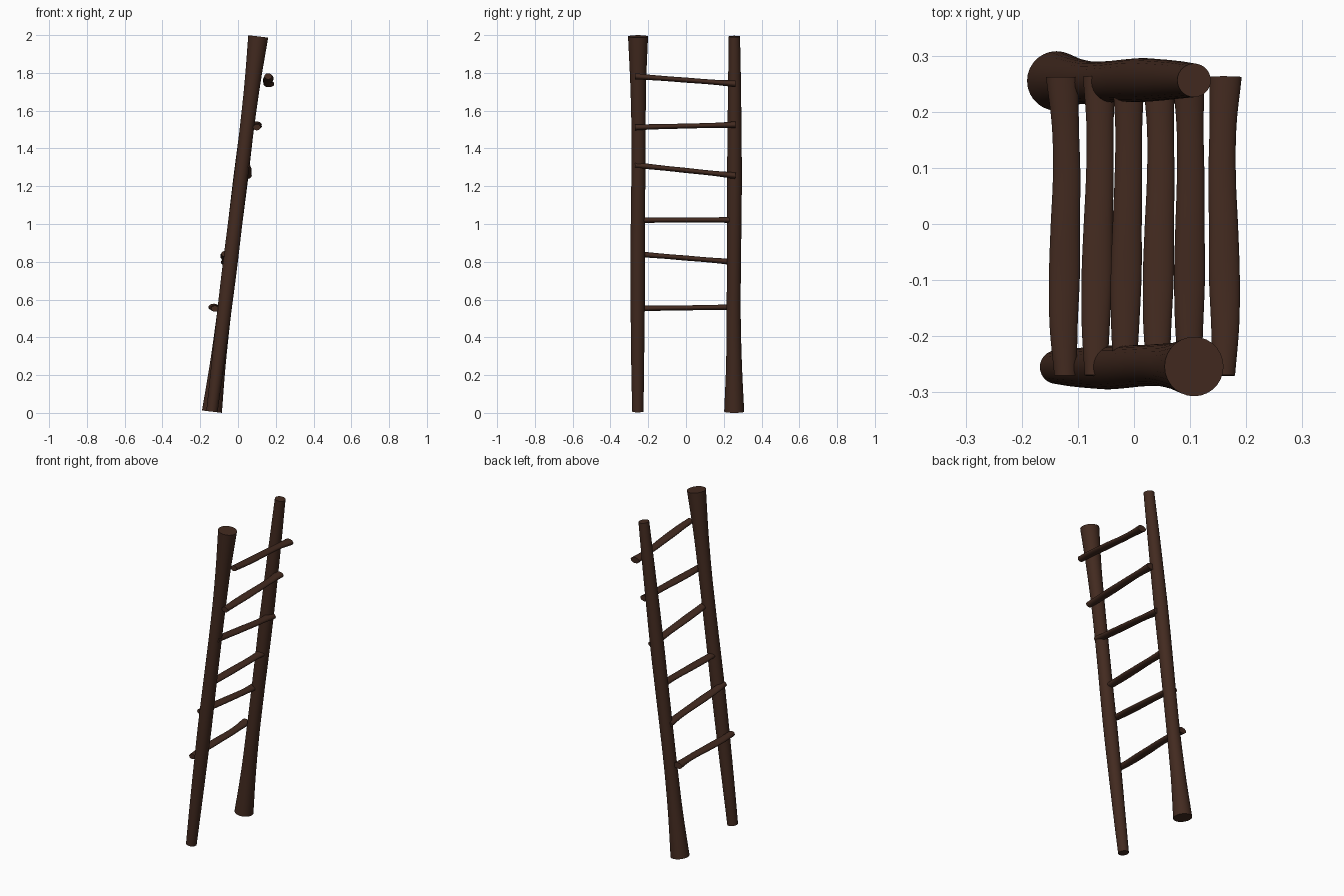
import bpy, bmesh, math
from mathutils import Vector

if "Cube" in bpy.data.objects:
    bpy.data.objects.remove(bpy.data.objects["Cube"])

wood = bpy.data.materials.new("dark_wood")
wood.diffuse_color = (0.055, 0.023, 0.014, 1)
wood.use_nodes = True
wood.node_tree.nodes["Principled BSDF"].inputs["Base Color"].default_value = wood.diffuse_color


def smooth_sample(values, t):
    """Catmull-Rom through evenly spaced values, t in 0..1."""
    n = len(values) - 1
    i = min(int(t * n), n - 1)
    u = t * n - i
    p1, p2 = values[i], values[i + 1]
    p0 = values[i - 1] if i > 0 else 2 * p1 - p2
    p3 = values[i + 2] if i + 2 <= n else 2 * p2 - p1
    return 0.5 * (2 * p1 + (p2 - p0) * u + (2 * p0 - 5 * p1 + 4 * p2 - p3) * u * u
                  + (3 * p1 - p0 - 3 * p2 + p3) * u ** 3)


def pole(name, start, end, wide, thick, bend=(0, 0), rings=24, sides=28):
    """Capped pole with an elliptical section varying along a slightly wavy axis."""
    start, end = Vector(start), Vector(end)
    axis = (end - start).normalized()
    side = Vector((1, 0, 0)) if abs(axis.y) > 0.5 else Vector((0, 1, 0))
    side = (side - axis * side.dot(axis)).normalized()
    up = axis.cross(side)
    bm = bmesh.new()
    loops = []
    for r in range(rings + 1):
        t = r / rings
        c = start.lerp(end, t) + side * smooth_sample(bend, t)
        a, b = smooth_sample(wide, t), smooth_sample(thick, t)
        loops.append([bm.verts.new(c + side * a * math.cos(k * math.tau / sides)
                                   + up * b * math.sin(k * math.tau / sides))
                      for k in range(sides)])
    for l0, l1 in zip(loops, loops[1:]):
        for k in range(sides):
            j = (k + 1) % sides
            bm.faces.new((l0[k], l0[j], l1[j], l1[k]))
    bm.faces.new(loops[0][::-1])
    bm.faces.new(loops[-1])
    bmesh.ops.recalc_face_normals(bm, faces=bm.faces)
    mesh = bpy.data.meshes.new(name)
    bm.to_mesh(mesh)
    bm.free()
    obj = bpy.data.objects.new(name, mesh)
    bpy.context.collection.objects.link(obj)
    mesh.materials.append(wood)
    bpy.ops.object.select_all(action='DESELECT')
    obj.select_set(True)
    bpy.context.view_layer.objects.active = obj
    bpy.ops.object.shade_smooth_by_angle(angle=math.radians(40))
    return obj


# Side rails: same log, one placed upside down
log = [0.053, 0.042, 0.0375, 0.037, 0.038, 0.039, 0.037, 0.034, 0.030]
sway = [0, -0.001, -0.003, -0.002, 0, 0.001, 0.001, 0.001, 0]
low, high = (-0.138, 0.0066), (0.107, 1.993)
pole("back_rail", (low[0], 0.255, low[1]), (high[0], 0.256, high[1]), log, log, sway, 40)
pole("front_rail", (high[0], -0.254, high[1]), (low[0], -0.255, low[1]), log, log,
     [-s for s in sway], 40)

# Rungs: front x, front z, back x, back z, side wobble
rungs = [
    (-0.122, 0.552, -0.128, 0.560, 0.006),
    (-0.068, 0.842, -0.062, 0.798, 0.003),
    (-0.016, 1.020, -0.010, 1.022, 0.002),
    (0.043, 1.312, 0.044, 1.256, 0.004),
    (0.100, 1.512, 0.097, 1.525, 0.003),
    (0.160, 1.782, 0.163, 1.742, -0.005),
]
wide = [0.020, 0.025, 0.0275, 0.026, 0.0245, 0.024, 0.029]
thick = [0.016, 0.014, 0.013, 0.0135, 0.013, 0.014, 0.018]
for i, (fx, fz, bx, bz, w) in enumerate(rungs):
    pole(f"rung_{i + 1}", (fx, -0.27, fz), (bx, 0.262, bz), wide, thick,
         [0, -w * 0.4, 0, w * 0.4, w, w * 0.8, 0])
